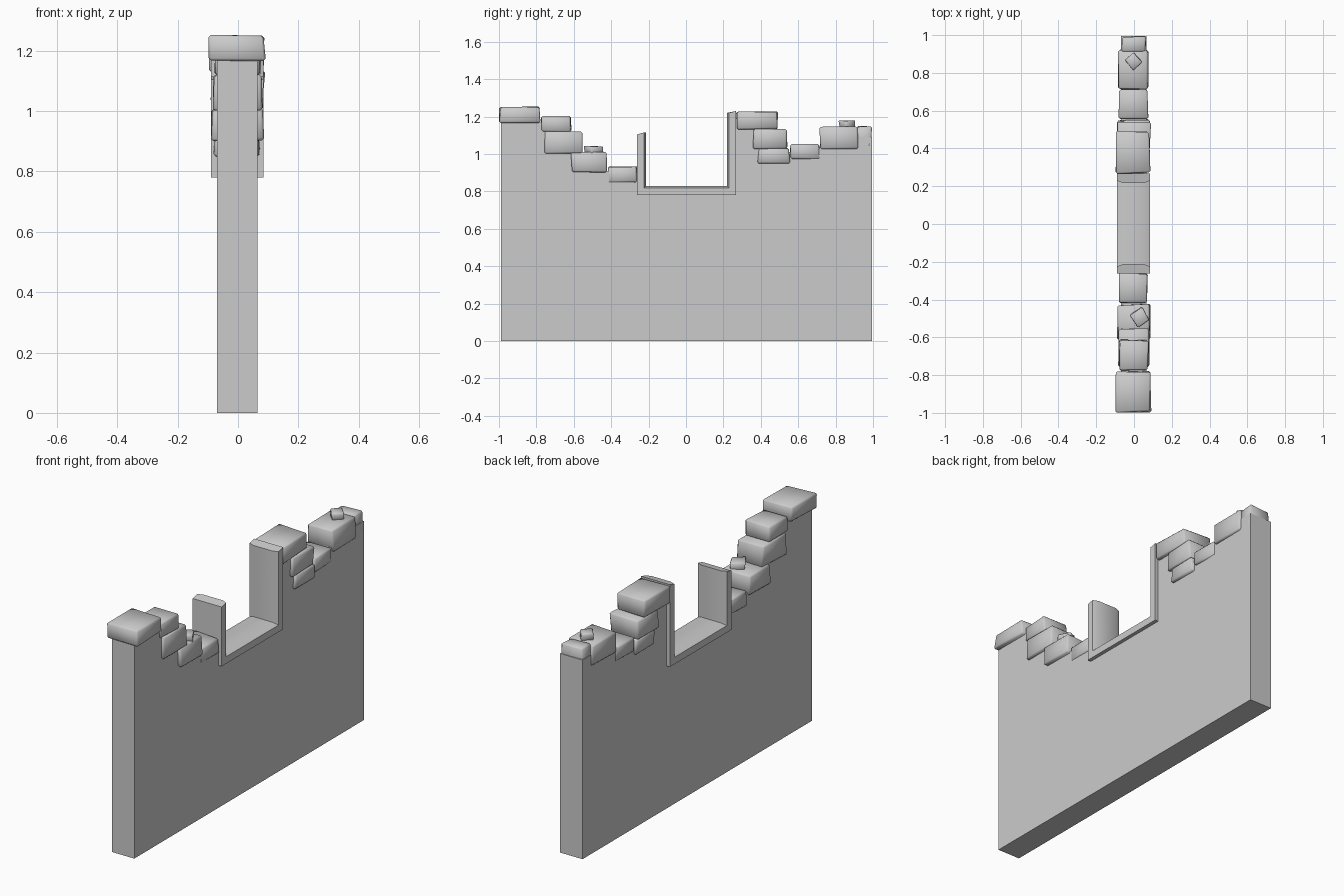
import bpy, bmesh, math, random
from mathutils import Matrix

if "Cube" in bpy.data.objects:
    bpy.data.objects.remove(bpy.data.objects["Cube"])

random.seed(4)


def finish(name, bm, smooth=None):
    bmesh.ops.recalc_face_normals(bm, faces=bm.faces[:])
    me = bpy.data.meshes.new(name)
    bm.to_mesh(me)
    bm.free()
    ob = bpy.data.objects.new(name, me)
    bpy.context.collection.objects.link(ob)
    if smooth:
        bpy.ops.object.select_all(action='DESELECT')
        ob.select_set(True)
        bpy.context.view_layer.objects.active = ob
        bpy.ops.object.shade_smooth_by_angle(angle=math.radians(smooth))
    return ob


# Wall slab: stepped ruin outline in the YZ plane, hidden inside the cap stones
outline = [(-0.99, 0), (0.995, 0), (0.995, 1.09), (0.73, 1.09), (0.71, 1.02),
           (0.54, 1.01), (0.52, 1.09), (0.46, 1.11), (0.46, 1.19), (0.25, 1.19),
           (0.25, 0.8), (-0.25, 0.8), (-0.25, 0.9), (-0.43, 0.91), (-0.45, 0.98),
           (-0.57, 0.99), (-0.58, 1.09), (-0.64, 1.11), (-0.64, 1.17),
           (-0.79, 1.17), (-0.79, 1.2), (-0.99, 1.2)]
bm = bmesh.new()
face = bm.faces.new([bm.verts.new((-0.07, y, z)) for y, z in outline])
ext = bmesh.ops.extrude_face_region(bm, geom=[face])
bmesh.ops.translate(bm, vec=(0.135, 0, 0),
                    verts=[v for v in ext['geom'] if isinstance(v, bmesh.types.BMVert)])
finish("wall", bm)

# Window frame: chamfered section swept around a U with mitred corners
section = [(-0.09, 0), (-0.09, 0.038), (-0.06, 0.05),
           (0.055, 0.05), (0.085, 0.038), (0.085, 0)]
bm = bmesh.new()
stations = [[(x, -0.263 + d, 1.115 - 0.01 * (d < 0.03)) for x, d in section],
            [(x, -0.263 + d, 0.78 + d) for x, d in section],
            [(x, 0.268 - d, 0.78 + d) for x, d in section],
            [(x, 0.268 - d, 1.22 + 0.01 * (d < 0.03)) for x, d in section]]
rings = [[bm.verts.new(p) for p in s] for s in stations]
n = len(section)
for a, b in zip(rings, rings[1:]):
    for i in range(n):
        j = (i + 1) % n
        bm.faces.new((a[i], a[j], b[j], b[i]))
bm.faces.new(rings[0])
bm.faces.new(rings[-1])
finish("window_frame", bm, 50)


# Rough stone: box with jittered corners and lightly worn edges
def stone(name, x0, x1, y0, y1, z0, z1, spin=0, worn=0.008):
    bm = bmesh.new()
    bmesh.ops.create_cube(bm, size=1)
    for v in bm.verts:
        v.co.x = v.co.x * (x1 - x0) - math.copysign(random.uniform(0, 0.012), v.co.x)
        v.co.y = v.co.y * (y1 - y0) - math.copysign(random.uniform(0, 0.012), v.co.y)
        v.co.z = v.co.z * (z1 - z0) - math.copysign(random.uniform(0, 0.006), v.co.z)
    bmesh.ops.bevel(bm, geom=bm.edges[:], offset=worn, segments=1, affect='EDGES')
    m = Matrix.Translation(((x0 + x1) / 2, (y0 + y1) / 2, (z0 + z1) / 2))
    bmesh.ops.transform(bm, matrix=m @ Matrix.Rotation(math.radians(spin), 4, 'Z'),
                        verts=bm.verts[:])
    finish(name, bm, 50)


caps = [(-0.10, 0.095, -1.0, -0.775, 1.165, 1.255),
        (-0.085, 0.082, -0.78, -0.61, 1.115, 1.205),
        (-0.085, 0.085, -0.765, -0.55, 1.0, 1.122),
        (-0.092, 0.092, -0.62, -0.42, 0.9, 1.012),
        (-0.082, 0.075, -0.42, -0.255, 0.845, 0.935),
        (-0.10, 0.088, 0.262, 0.495, 1.13, 1.23),
        (-0.095, 0.092, 0.35, 0.55, 1.025, 1.135),
        (-0.09, 0.09, 0.38, 0.56, 0.945, 1.033),
        (-0.083, 0.077, 0.55, 0.722, 0.97, 1.055),
        (-0.087, 0.083, 0.71, 0.925, 1.025, 1.147),
        (-0.073, 0.07, 0.905, 1.0, 1.03, 1.15)]
for i, c in enumerate(caps):
    stone(f"cap_stone_{i + 1}", *c)

# Small loose stones turned on edge
stone("loose_stone_1", -0.012, 0.072, -0.535, -0.45, 1.0, 1.045, 35, 0.004)
stone("loose_stone_2", -0.04, 0.037, 0.822, 0.9, 1.13, 1.182, 45, 0.004)
